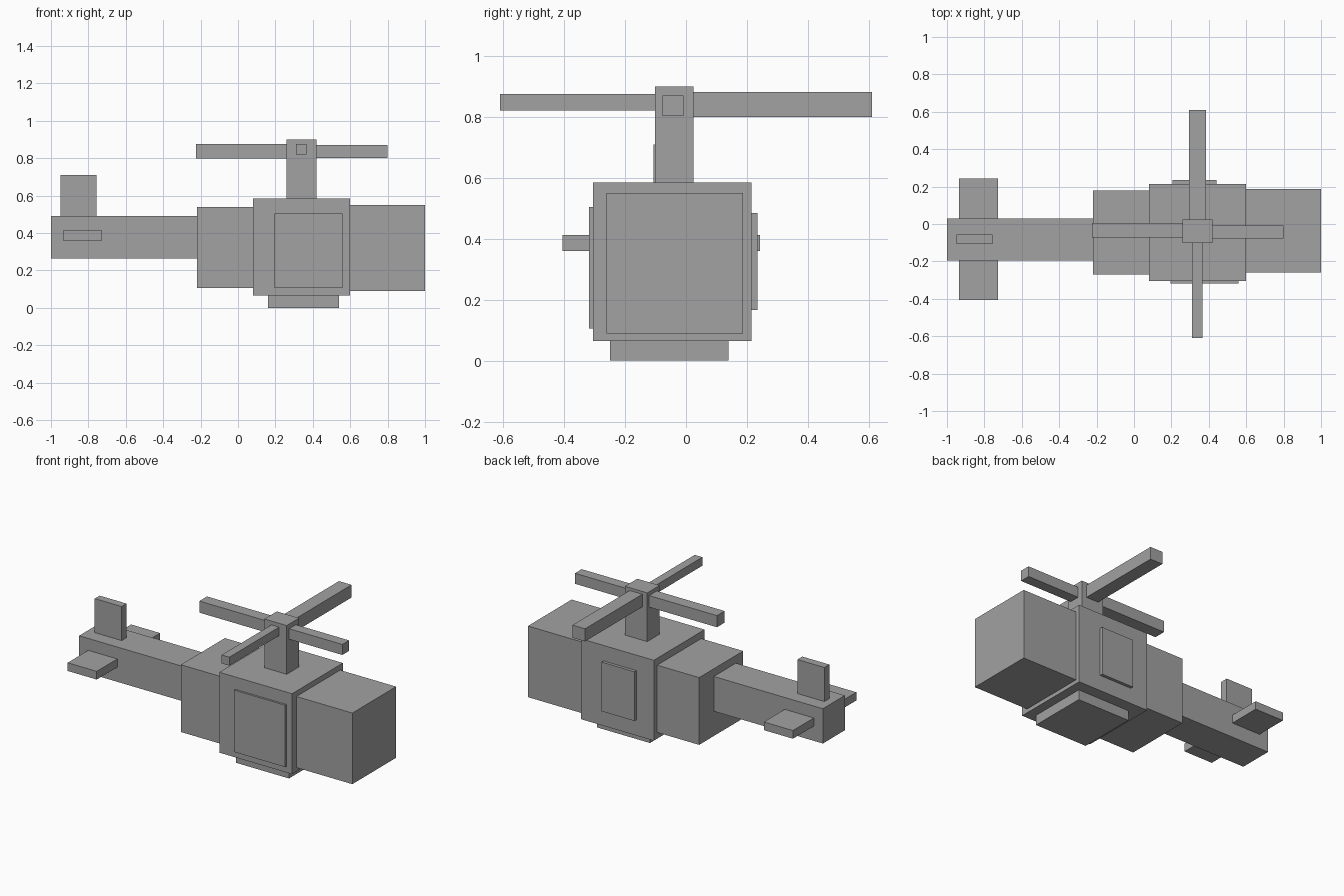
import bpy

# Remove the default cube only
default = bpy.data.objects.get("Cube")
if default:
    bpy.data.objects.remove(default, do_unlink=True)

# Single flat grey
grey = bpy.data.materials.new("plain grey")
grey.use_nodes = True
colour = (0.36, 0.36, 0.36, 1)
grey.diffuse_color = colour
grey.node_tree.nodes["Principled BSDF"].inputs["Base Color"].default_value = colour


def box(name, x, y, z):
    """Axis-aligned block from (min, max) spans."""
    spans = (x, y, z)
    bpy.ops.mesh.primitive_cube_add(size=1, location=[(a + b) / 2 for a, b in spans])
    obj = bpy.context.object
    obj.name = obj.data.name = name
    for v in obj.data.vertices:
        for i, (a, b) in enumerate(spans):
            v.co[i] *= b - a
    obj.data.materials.append(grey)
    return obj


# Fuselage, nose to tail
box("nose", (0.60, 1.00), (-0.26, 0.187), (0.09, 0.55))
box("cabin", (0.08, 0.60), (-0.305, 0.215), (0.065, 0.585))
box("rear_body", (-0.22, 0.08), (-0.27, 0.18), (0.105, 0.54))
box("tail_boom", (-1.00, -0.22), (-0.195, 0.03), (0.265, 0.49))
box("landing_base", (0.16, 0.54), (-0.25, 0.14), (0.0, 0.065))

# Doors on the cabin sides
box("front_door", (0.195, 0.56), (-0.318, -0.305), (0.105, 0.505))
box("back_door", (0.205, 0.44), (0.215, 0.235), (0.167, 0.485))

# Tail surfaces
box("tail_fin", (-0.95, -0.757), (-0.107, -0.057), (0.49, 0.71))
for name, y in (("front_stabilizer", (-0.405, -0.195)), ("back_stabilizer", (0.03, 0.243))):
    box(name, (-0.935, -0.727), y, (0.36, 0.413))

# Mast and rotor blades
box("rotor_mast", (0.26, 0.42), (-0.102, 0.025), (0.585, 0.90))
box("right_blade", (-0.225, 0.26), (-0.073, 0.005), (0.80, 0.875))
box("left_blade", (0.42, 0.80), (-0.077, -0.008), (0.802, 0.87))
box("front_blade", (0.31, 0.365), (-0.61, -0.102), (0.82, 0.875))
box("back_blade", (0.295, 0.385), (0.025, 0.61), (0.80, 0.882))
